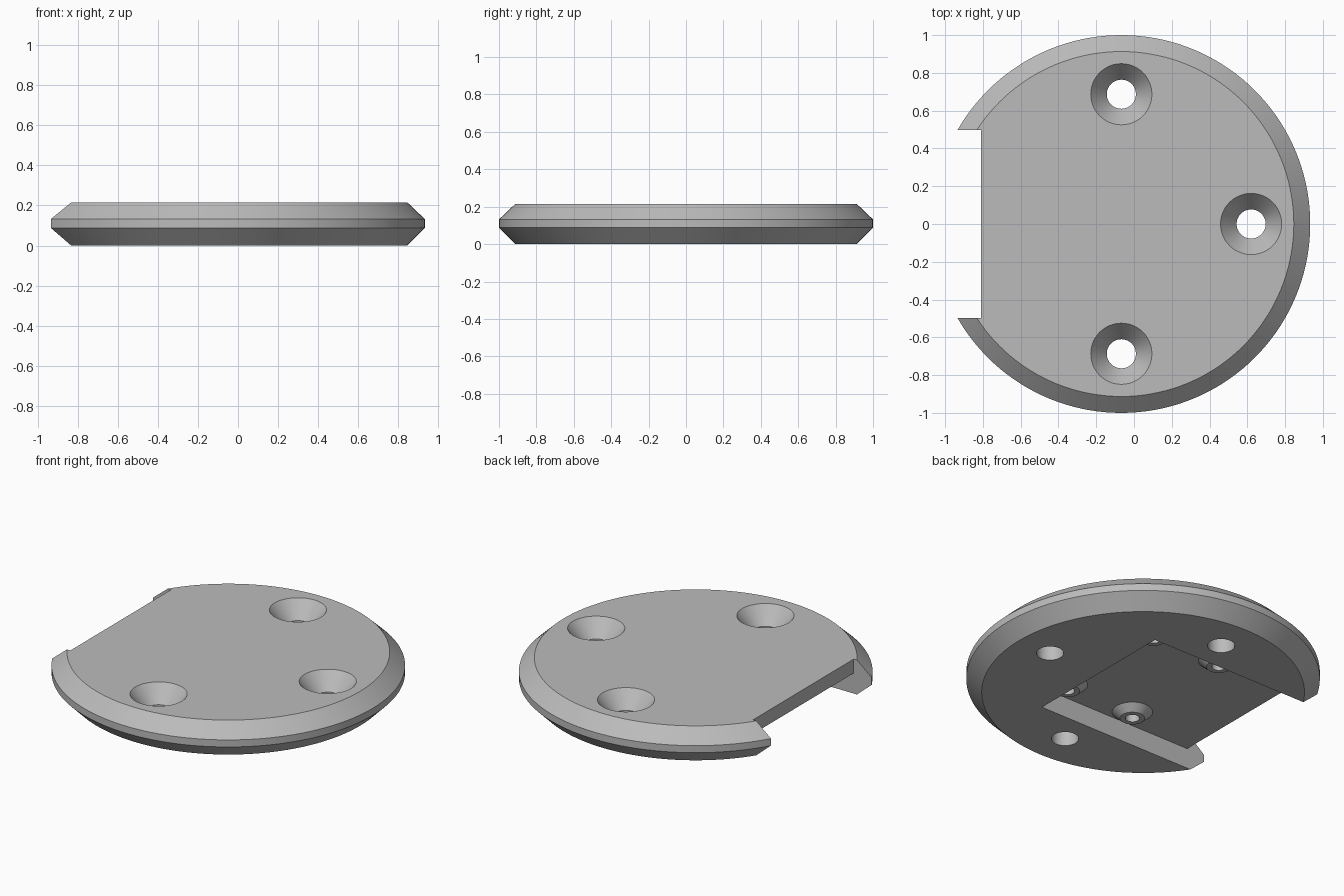
import bpy, bmesh
from math import pi, cos, sin, radians

cube = bpy.data.objects.get("Cube")
if cube:
    bpy.data.objects.remove(cube, do_unlink=True)

CX = -0.067                      # disc axis
TOP, CEILING = 0.215, 0.127      # plate top, pocket ceiling

grey = bpy.data.materials.new("plain grey")
grey.use_nodes = True
grey.diffuse_color = (0.5, 0.5, 0.5, 1)
grey.node_tree.nodes["Principled BSDF"].inputs["Base Color"].default_value = (0.5, 0.5, 0.5, 1)


def add_object(name, bm):
    bmesh.ops.recalc_face_normals(bm, faces=bm.faces)
    mesh = bpy.data.meshes.new(name)
    bm.to_mesh(mesh)
    bm.free()
    mesh.materials.append(grey)
    obj = bpy.data.objects.new(name, mesh)
    bpy.context.collection.objects.link(obj)
    return obj


def turned(name, profile, x, y, sides):
    """Solid of revolution from (radius, z) points, capped at both ends."""
    bm = bmesh.new()
    rings = [[bm.verts.new((x + r * cos(2 * pi * i / sides), y + r * sin(2 * pi * i / sides), z))
              for i in range(sides)] for r, z in profile]
    for a, b in zip(rings, rings[1:]):
        for i in range(sides):
            j = (i + 1) % sides
            bm.faces.new((a[i], a[j], b[j], b[i]))
    bm.faces.new(rings[0])
    bm.faces.new(rings[-1])
    return add_object(name, bm)


def box(name, low, high):
    bm = bmesh.new()
    bmesh.ops.create_cube(bm, size=1)
    for v in bm.verts:
        v.co = [(l + h) / 2 + c * (h - l) for l, h, c in zip(low, high, v.co)]
    return add_object(name, bm)


def combine(target, tool, operation):
    mod = target.modifiers.new("combine", "BOOLEAN")
    mod.operation, mod.solver, mod.object = operation, "EXACT", tool
    tool.hide_render = True
    bpy.context.view_layer.objects.active = target
    bpy.ops.object.modifier_apply(modifier=mod.name)
    bpy.data.objects.remove(tool, do_unlink=True)


# Round plate with bevelled rim
plate = turned("mounting_plate", [(0.913, 0), (1, 0.088), (1, 0.132), (0.913, TOP)], CX, 0, 144)

# Underside pocket, open at one side, and the notch at its mouth
combine(plate, box("pocket_cutter", (-1.3, -0.497, -0.1), (0.262, 0.497, CEILING)), "DIFFERENCE")
combine(plate, box("notch_cutter", (-1.3, -0.497, -0.1), (-0.81, 0.497, 0.4)), "DIFFERENCE")

# Countersunk screw holes
for dx, dy in ((0, 0.687), (0, -0.687), (0.687, 0)):
    profile = [(0.077, -0.1), (0.077, 0.112), (0.162, TOP), (0.162, 0.3)]
    combine(plate, turned("screw_cutter", profile, CX + dx, dy, 48), "DIFFERENCE")

# Tapered bosses on the pocket ceiling, each with a blind hole
for sx in (-1, 1):
    for sy in (-1, 1):
        x, y = CX + sx * 0.24, sy * 0.38
        boss = [(0.07, 0.087), (0.115, CEILING), (0.115, CEILING + 0.02)]
        combine(plate, turned("boss", boss, x, y, 40), "UNION")
        combine(plate, turned("boss_hole_cutter", [(0.04, 0), (0.04, 0.17)], x, y, 32), "DIFFERENCE")

# Smooth curved walls, keep edges crisp
bpy.ops.object.select_all(action="DESELECT")
plate.select_set(True)
bpy.context.view_layer.objects.active = plate
bpy.ops.object.shade_smooth_by_angle(angle=radians(25))
